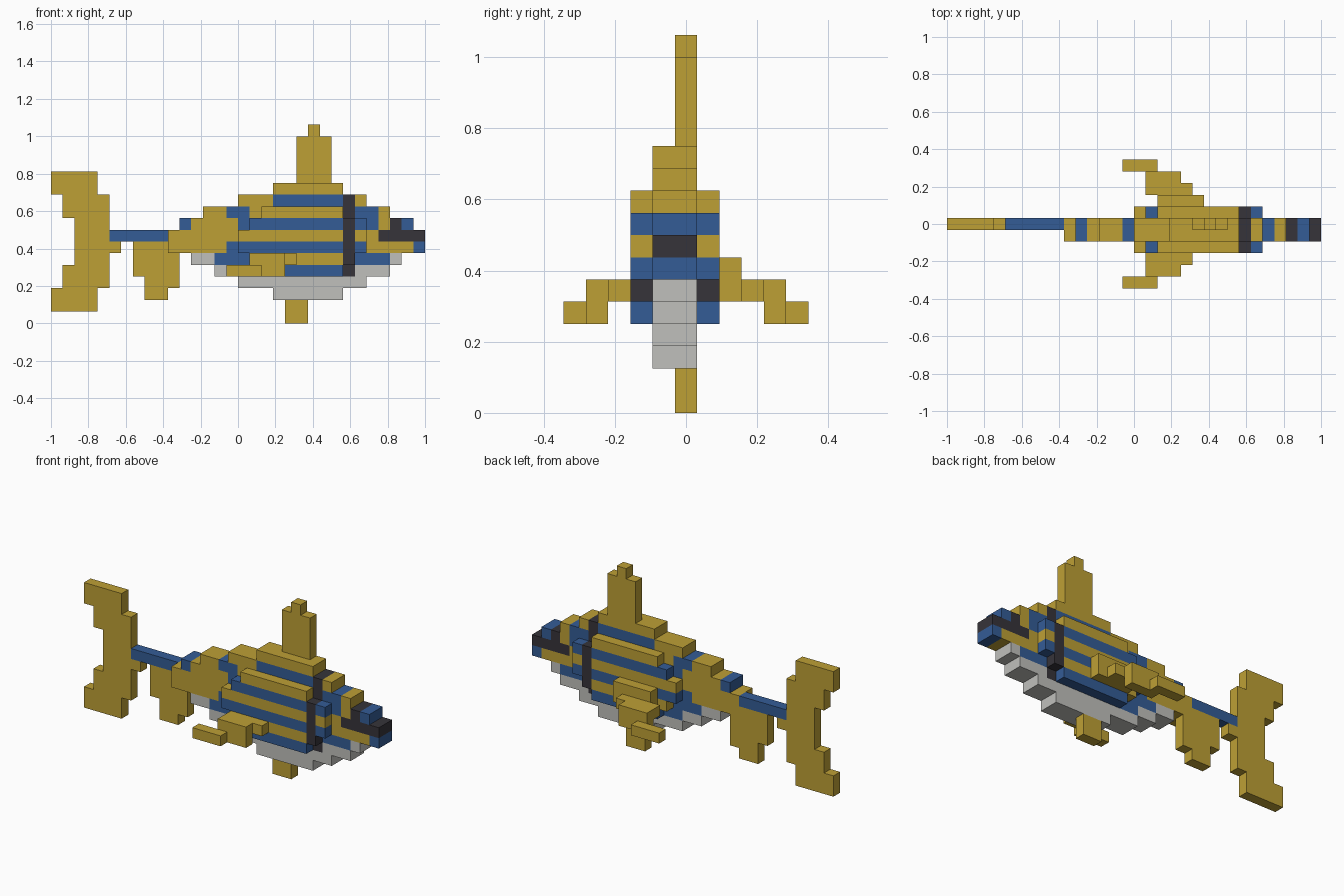
import bpy, bmesh
from mathutils import Vector

cube = bpy.data.objects.get("Cube")
if cube:
    bpy.data.objects.remove(cube, do_unlink=True)

U = 1 / 16                      # edge of one block
ORIGIN = Vector((-16, -5.5, 0))

# Colours, keyed by the letters used in the block rows
COLOURS = {
    "Y": ("golden_yellow", (0.515, 0.352, 0.036)),
    "B": ("stripe_blue", (0.034, 0.107, 0.305)),
    "K": ("dark_charcoal", (0.037, 0.034, 0.042)),
    "W": ("belly_grey", (0.527, 0.527, 0.503)),
}
KEYS = list(COLOURS)
MATS = []
for name, rgb in COLOURS.values():
    m = bpy.data.materials.new(name)
    m.use_nodes = True
    m.diffuse_color = (*rgb, 1)
    bsdf = next(n for n in m.node_tree.nodes if n.type == "BSDF_PRINCIPLED")
    bsdf.inputs["Base Color"].default_value = (*rgb, 1)
    MATS.append(m)

filled = {}                     # every occupied cell
parts = {}                      # part name -> its cells


def rows(part, layers, top, lines):
    """Stack rows of blocks downward from level top; each is (start, letters)."""
    for n, (start, letters) in enumerate(lines):
        for i, c in enumerate(letters):
            for j in layers:
                cell = (start + i, j, top - n)
                if cell not in filled:
                    filled[cell] = c
                    parts.setdefault(part, []).append(cell)


# Wide flanks with stripes
rows("striped_flanks", (3, 4, 5, 6), 9, [
    (18, "Y" * 7),
    (17, "B" * 8 + "KB"),
    (16, "Y" * 9 + "KY"),
    (16, "B" * 9 + "KB"),
    (17, "Y" * 8 + "K"),
    (18, "B" * 7)])

# Narrow core: back, head, tail root and belly
rows("body_core", (4, 5), 11, [
    (19, "Y" * 6),
    (16, "YYY" + "B" * 6 + "KY"),
    (13, "YYBB" + "Y" * 8 + "KBBY"),
    (11, "BYYYY" + "B" * 9 + "KBBYKB"),
    (10, "Y" * 15 + "KYYKKKK"),
    (10, "Y" * 5 + "B" * 10 + "KBYYYYB"),
    (12, "WWBBB" + "Y" * 8 + "KBBBW"),
    (14, "WW" + "B" * 9 + "KWWW"),
    (16, "W" * 11),
    (19, "W" * 6)])

# Tail stalk and forked tail fin
rows("tail_stalk", (5,), 7, [(5, "B" * 5)])
rows("tail_fin", (5,), 12, [
    (0, "YYYY"), (0, "YYYY"), (1, "YYYY"), (1, "YYYY"),
    (2, "YYY"), (2, "YYY"), (2, "YYYY"), (2, "YYY"),
    (1, "YYYY"), (1, "YYYY"), (0, "YYYY"), (0, "YYYY")])

# Upright and lower fins
rows("dorsal_fin", (5,), 16, [(22, "Y")] + [(21, "YYY")] * 4)
rows("anal_fin", (5,), 6, [(7, "YYY"), (7, "YYYY"), (7, "YYYY"), (8, "YYY"), (8, "YY")])
rows("keel_fin", (5,), 1, [(20, "YY")] * 2)

# Side fins step outward and down; the left root is one block longer
rows("left_side_fin_root", (7,), 6, [(18, "YYYY")] * 2)
for side, (inner, middle, tip) in {"right": (2, 1, 0), "left": (8, 9, 10)}.items():
    part = side + "_side_fin"
    rows(part, (inner,), 5, [(17, "YYYY")])
    rows(part, (middle,), 5, [(17, "YYY")] * 2)
    rows(part, (tip,), 4, [(15, "YYY")])


def build(name, cells):
    """Make one mesh from the exposed sides of the cells."""
    bm = bmesh.new()
    for cell in cells:
        for axis in range(3):
            for sign in (-1, 1):
                near = list(cell)
                near[axis] += sign
                if tuple(near) in filled:
                    continue
                n, u = Vector(), Vector()
                n[axis] = sign / 2
                u[(axis + 1) % 3] = 0.5
                v = n.cross(u) * 2
                mid = Vector(cell) + Vector((0.5, 0.5, 0.5)) + n + ORIGIN
                corners = (mid - u - v, mid + u - v, mid + u + v, mid - u + v)
                f = bm.faces.new([bm.verts.new(p * U) for p in corners])
                f.material_index = KEYS.index(filled[cell])
    bmesh.ops.remove_doubles(bm, verts=bm.verts, dist=U / 100)
    bmesh.ops.dissolve_limit(bm, angle_limit=0.01, verts=bm.verts,
                             edges=bm.edges, delimit={"MATERIAL"})
    me = bpy.data.meshes.new(name)
    bm.to_mesh(me)
    bm.free()
    for m in MATS:
        me.materials.append(m)
    bpy.context.collection.objects.link(bpy.data.objects.new(name, me))


for part, cells in parts.items():
    build(part, cells)
